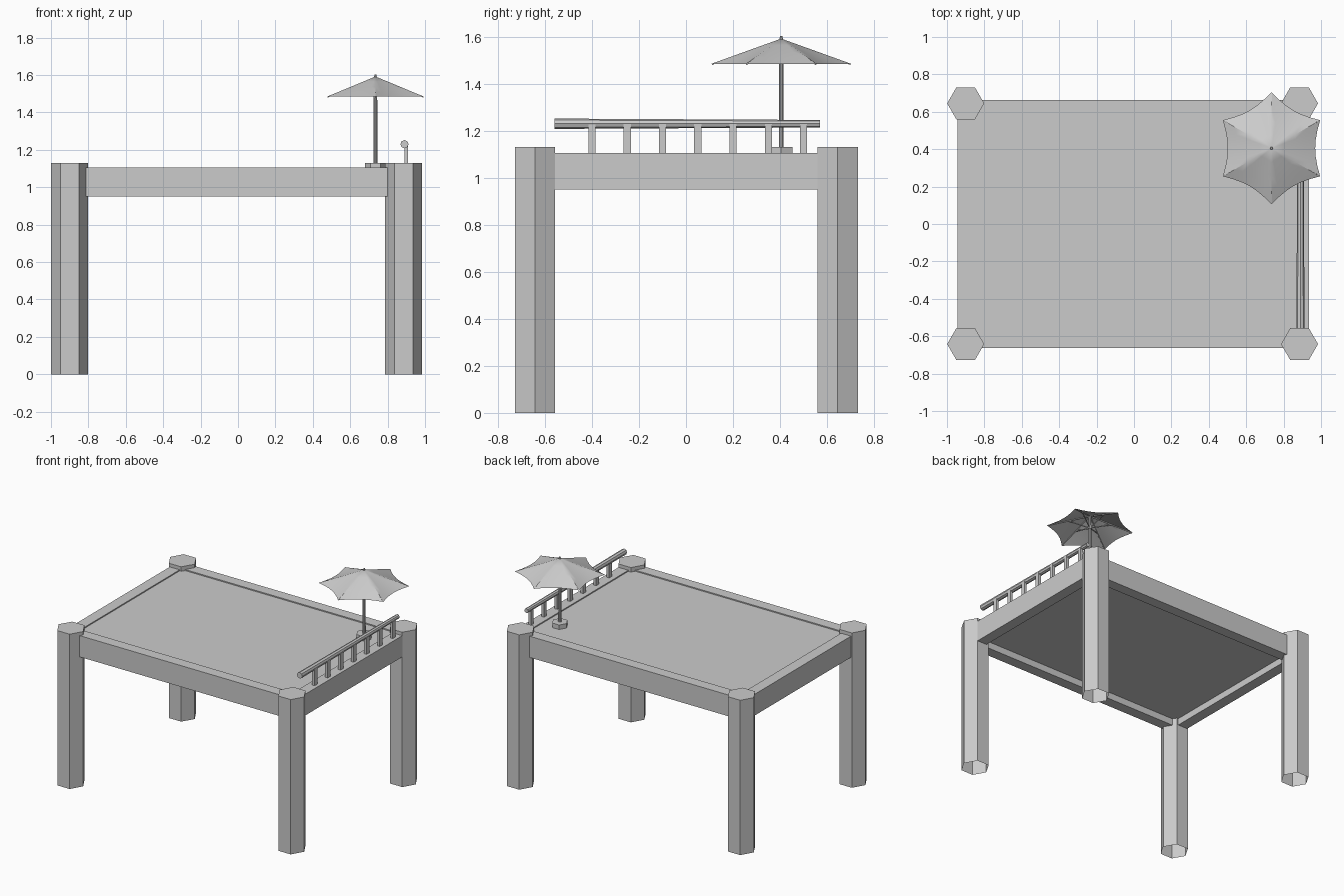
import bpy, bmesh
from math import sin, cos, pi, radians
from mathutils import Vector

if "Cube" in bpy.data.objects:
    bpy.data.objects.remove(bpy.data.objects["Cube"], do_unlink=True)

GREY = (0.6, 0.6, 0.6, 1)
mat = bpy.data.materials.new("plain grey")
mat.use_nodes = True
mat.diffuse_color = GREY
mat.node_tree.nodes["Principled BSDF"].inputs["Base Color"].default_value = GREY


def finish(name, bm, smooth=False):
    bmesh.ops.recalc_face_normals(bm, faces=bm.faces[:])
    mesh = bpy.data.meshes.new(name)
    bm.to_mesh(mesh)
    bm.free()
    mesh.materials.append(mat)
    obj = bpy.data.objects.new(name, mesh)
    bpy.context.collection.objects.link(obj)
    if smooth:
        bpy.ops.object.select_all(action='DESELECT')
        obj.select_set(True)
        bpy.context.view_layer.objects.active = obj
        bpy.ops.object.shade_smooth_by_angle(angle=radians(30))
    return obj


def box(name, lo, hi):
    bm = bmesh.new()
    bmesh.ops.create_cube(bm, size=1)
    for v in bm.verts:
        v.co = Vector([(a + b) / 2 + c * (b - a) for a, b, c in zip(lo, hi, v.co)])
    return finish(name, bm)


def rod(name, start, end, r1, r2, sides, open_bottom=False, smooth=False):
    """Straight prism or cone between two points."""
    start, end = Vector(start), Vector(end)
    axis = end - start
    bm = bmesh.new()
    bmesh.ops.create_cone(bm, cap_ends=True, segments=sides,
                          radius1=r1, radius2=r2, depth=axis.length)
    # put a corner on the x axis
    first = bm.verts[:][0].co
    turn = -Vector((1, 0)).angle_signed(Vector((first.x, first.y)), 0)
    spin = Vector((0, 0, 1)).rotation_difference(axis)
    for v in bm.verts:
        x, y = v.co.x, v.co.y
        v.co.x, v.co.y = x * cos(turn) + y * sin(turn), y * cos(turn) - x * sin(turn)
        # angle sign differs by convention, so realign by six-fold symmetry
    if open_bottom:
        bm.normal_update()
        low = [f for f in bm.faces if f.normal.z < -0.9]
        bmesh.ops.delete(bm, geom=low, context='FACES_ONLY')
    for v in bm.verts:
        v.co = spin @ v.co + (start + end) / 2
    return finish(name, bm, smooth)


def hexagon(name, x, y, z0, z1, r, open_bottom=False):
    """Upright six-sided prism with corners pointing along x."""
    bm = bmesh.new()
    rings = [[bm.verts.new((x + r * cos(i * pi / 3), y + r * sin(i * pi / 3), z))
              for i in range(6)] for z in (z0, z1)]
    for i in range(6):
        j = (i + 1) % 6
        bm.faces.new((rings[0][i], rings[0][j], rings[1][j], rings[1][i]))
    bm.faces.new(rings[1])
    if not open_bottom:
        bm.faces.new(rings[0][::-1])
    return finish(name, bm)


# Hollow six-sided legs
for side, x in (("right", -0.9), ("left", 0.885)):
    for end, y in (("front", -0.642), ("back", 0.645)):
        hexagon(f"{end}_{side}_leg", x, y, 0, 1.13, 0.099, open_bottom=True)

# Frame beams and recessed deck
X0, X1, Y, W = -0.943, 0.935, 0.664, 0.08
Z0, Z1 = 0.95, 1.105
box("front_beam", (-0.86, -Y, Z0), (0.85, -Y + W, Z1))
box("back_beam", (-0.86, Y - W, Z0), (0.85, Y, Z1))
box("right_beam", (X0, -0.62, Z0), (X0 + W, 0.62, Z1))
box("left_beam", (X1 - W, -0.62, Z0), (X1, 0.62, Z1))
box("deck", (X0 + W / 2, -Y + W / 2, 1.0), (X1 - W / 2, Y - W / 2, 1.097))

# Handrail with seven posts
RX = 0.89
rod("handrail", (RX, -0.56, 1.23), (RX, 0.57, 1.23), 0.022, 0.016, 8)
for i in range(7):
    y = -0.4 + 0.15 * i
    box(f"rail_post_{i + 1}", (RX, y - 0.015, 1.09), (RX + 0.02, y + 0.015, 1.228))

# Parasol stand
PX, PY, TOP, RIM = 0.735, 0.405, 1.592, 1.484
hexagon("parasol_base", PX, PY, 1.095, 1.13, 0.055)
rod("parasol_pole", (PX, PY, 1.12), (PX, PY, 1.585), 0.011, 0.009, 10, smooth=True)
rod("parasol_finial", (PX, PY, 1.58), (PX, PY, 1.604), 0.009, 0.005, 8)
rod("parasol_hub", (PX, PY, 1.485), (PX, PY, 1.505), 0.016, 0.016, 8)

# Parasol canopy: six panels with scalloped edges
STEPS, ROWS, R = 6, 4, 0.3
bm = bmesh.new()
apex = bm.verts.new((PX, PY, TOP))
rings = []
for row in range(1, ROWS + 1):
    t = row / ROWS
    ring = []
    for i in range(6):
        a, b = (Vector((cos(k), sin(k))) for k in (pi / 6 + i * pi / 3, pi / 2 + i * pi / 3))
        for s in range(STEPS):
            u = s / STEPS
            p = a.lerp(b, u) * (1 - 0.1 * 4 * u * (1 - u) * t) * R * t
            ring.append(bm.verts.new((PX + p.x, PY + p.y, TOP + (RIM - TOP) * t)))
    rings.append(ring)
count = 6 * STEPS
for k in range(count):
    j = (k + 1) % count
    bm.faces.new((apex, rings[0][k], rings[0][j]))
    for inner, outer in zip(rings, rings[1:]):
        bm.faces.new((inner[k], outer[k], outer[j], inner[j]))
canopy = finish("parasol_canopy", bm, smooth=True)

# Ribs and struts below the canopy
for i in range(6):
    a = pi / 6 + i * pi / 3

    def spot(r, z):
        return (PX + r * cos(a), PY + r * sin(a), z)

    rod(f"parasol_rib_{i + 1}", spot(0.01, TOP - 0.01), spot(0.295, RIM - 0.001), 0.004, 0.003, 6)
    rod(f"parasol_strut_{i + 1}", spot(0.01, 1.495), spot(0.15, 1.534), 0.004, 0.004, 6)
